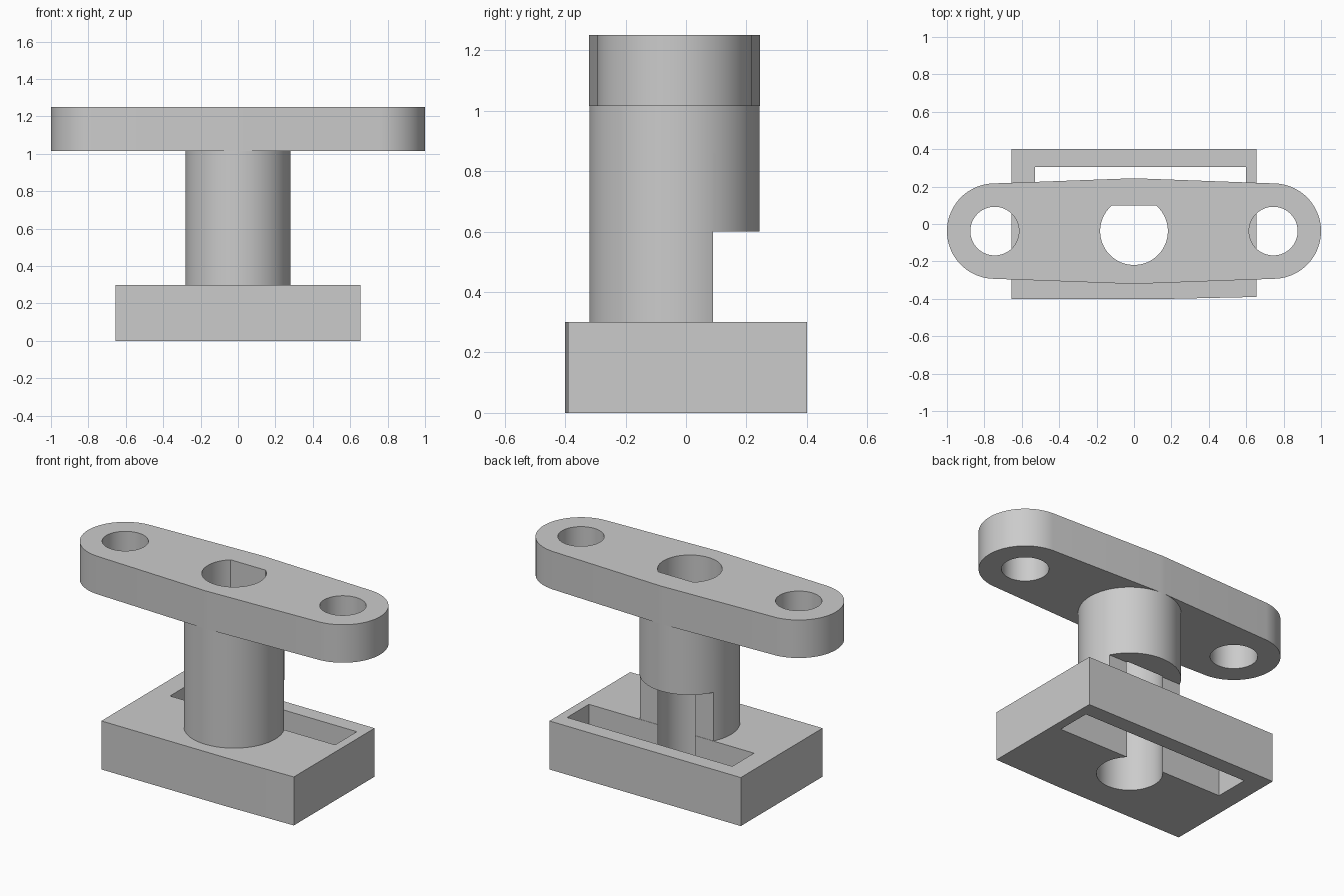
import bpy
import bmesh
import math
from mathutils import Vector
from mathutils.geometry import convex_hull_2d

if "Cube" in bpy.data.objects:
    bpy.data.objects.remove(bpy.data.objects["Cube"])

CY = -0.038   # y of the column, bore and flange axis


def circle(x, y, r, n=96):
    return [(x + r * math.cos(2 * math.pi * i / n),
             y + r * math.sin(2 * math.pi * i / n)) for i in range(n)]


def rect(x0, x1, y0, y1):
    return [(x0, y0), (x1, y0), (x1, y1), (x0, y1)]


def prism(name, outline, z0, z1):
    """Extrude a closed xy outline from z0 to z1."""
    bm = bmesh.new()
    face = bm.faces.new([bm.verts.new((x, y, z0)) for x, y in outline])
    ext = bmesh.ops.extrude_face_region(bm, geom=[face])
    bmesh.ops.translate(bm, vec=(0, 0, z1 - z0),
                        verts=[g for g in ext["geom"] if isinstance(g, bmesh.types.BMVert)])
    bmesh.ops.recalc_face_normals(bm, faces=bm.faces)
    mesh = bpy.data.meshes.new(name)
    bm.to_mesh(mesh)
    bm.free()
    ob = bpy.data.objects.new(name, mesh)
    bpy.context.collection.objects.link(ob)
    return ob


def combine(target, tool, operation):
    """Apply an exact boolean and drop the tool."""
    mod = target.modifiers.new(operation, 'BOOLEAN')
    mod.operation = operation
    mod.solver = 'EXACT'
    mod.object = tool
    bpy.context.view_layer.objects.active = target
    bpy.ops.object.modifier_apply(modifier=mod.name)
    bpy.data.objects.remove(tool)


# Base block, with its slightly tapered front edge
body = prism("flanged_bracket", [(-0.655, -0.4), (0.2, -0.4), (0.655, -0.39),
                                 (0.655, 0.4), (-0.655, 0.4)], 0, 0.3)

# Column, flattened at the back below z = 0.6
column = prism("column", circle(0, CY, 0.282), 0.2, 1.15)
combine(column, prism("relief", rect(-0.5, 0.5, 0.09, 0.5), 0.1, 0.6), 'DIFFERENCE')
combine(body, column, 'UNION')

# Flange: hull around the two lobes and the middle
pts = circle(0, CY, 0.2825)
for s in (-1, 1):
    pts += circle(s * 0.745, CY, 0.255)
hull = [pts[i] for i in convex_hull_2d([Vector(p) for p in pts])]
combine(body, prism("flange", hull, 1.015, 1.25), 'UNION')

# Slot through the base
combine(body, prism("slot", rect(-0.53, 0.6, 0.092, 0.305), -0.1, 0.45), 'DIFFERENCE')

# D-shaped bore through everything
d_shape = circle(0, CY, 0.181)
flat = 0.098
half = math.sqrt(0.181 ** 2 - (flat - CY) ** 2)
d_shape = [p for p in d_shape if p[1] < flat - 0.002]
d_shape.sort(key=lambda p: (math.atan2(p[1] - CY, p[0]) - math.pi / 2) % (2 * math.pi))
d_shape = [(-half, flat)] + d_shape + [(half, flat)]
combine(body, prism("bore", d_shape, -0.1, 1.4), 'DIFFERENCE')

# Bolt holes
for s in (-1, 1):
    combine(body, prism("bolt_hole", circle(s * 0.745, CY, 0.13, 64), 0.9, 1.4), 'DIFFERENCE')

bpy.ops.object.select_all(action='DESELECT')
body.select_set(True)
bpy.context.view_layer.objects.active = body
bpy.ops.object.shade_smooth_by_angle(angle=math.radians(30))
